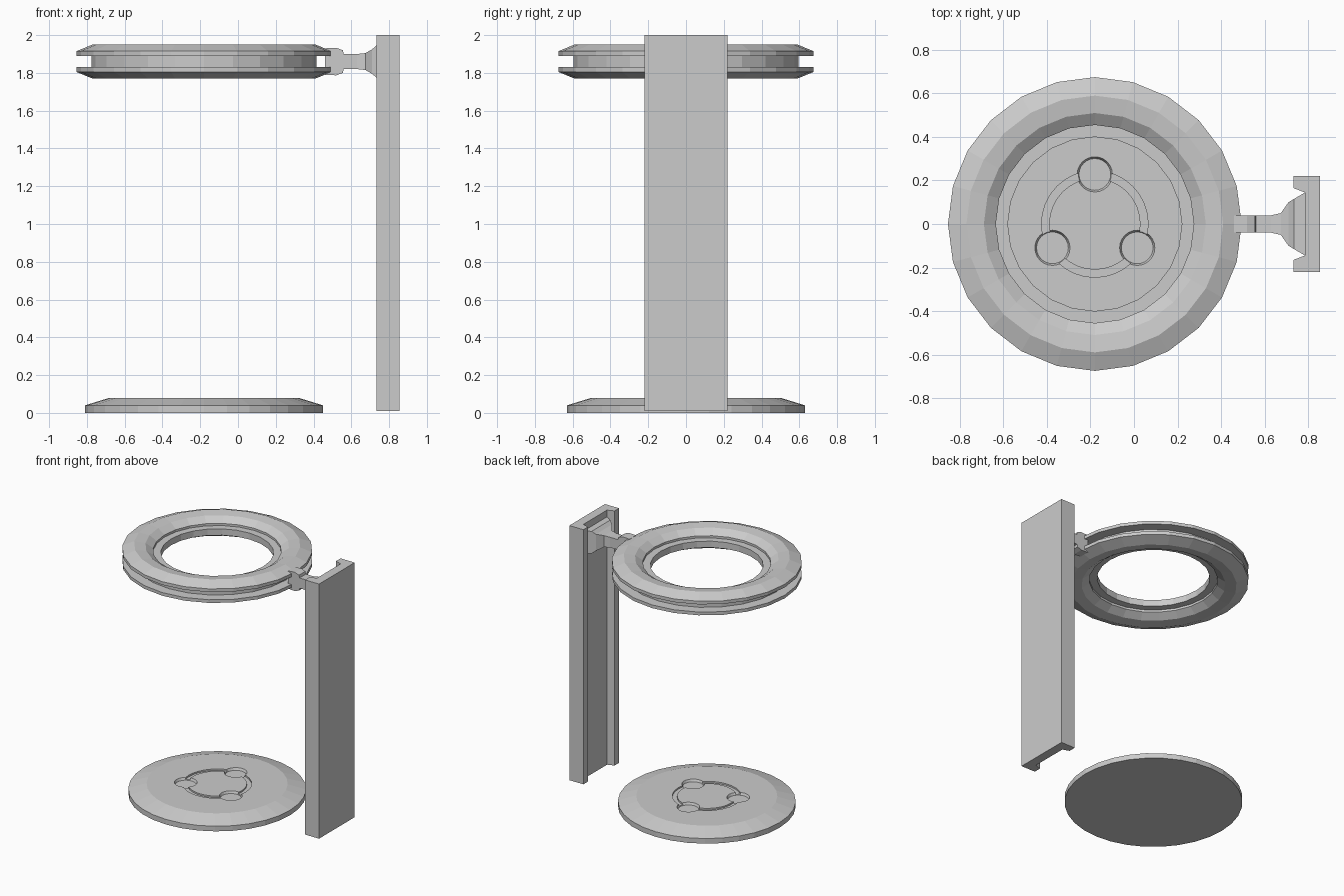
import bpy, bmesh
from math import sin, cos, pi, radians

if "Cube" in bpy.data.objects:
    bpy.data.objects.remove(bpy.data.objects["Cube"])

CX = -0.18  # axis of the ring and base


def finish(name, bm):
    bmesh.ops.recalc_face_normals(bm, faces=bm.faces)
    me = bpy.data.meshes.new(name)
    bm.to_mesh(me)
    bm.free()
    ob = bpy.data.objects.new(name, me)
    bpy.context.collection.objects.link(ob)
    return ob


def loft(name, loops, closed=False):
    """Skin equal-length point loops; cap the ends unless closed."""
    bm = bmesh.new()
    rows = [[bm.verts.new(p) for p in loop] for loop in loops]
    n = len(rows[0])
    pairs = list(zip(rows, rows[1:])) + ([(rows[-1], rows[0])] if closed else [])
    for a, b in pairs:
        for i in range(n):
            j = (i + 1) % n
            bm.faces.new((a[i], a[j], b[j], b[i]))
    if not closed:
        bm.faces.new(rows[0])
        bm.faces.new(rows[-1])
    return finish(name, bm)


def lathe(name, profile, sides, cx=CX, cy=0, closed=False):
    loops = [[(cx + r * cos(2 * pi * i / sides), cy + r * sin(2 * pi * i / sides), z)
              for i in range(sides)] for r, z in profile]
    return loft(name, loops, closed)


def cut(target, cutter):
    mod = target.modifiers.new("cut", 'BOOLEAN')
    mod.operation, mod.solver, mod.object = 'DIFFERENCE', 'EXACT', cutter
    bpy.context.view_layer.objects.active = target
    bpy.ops.object.modifier_apply(modifier=mod.name)
    bpy.data.objects.remove(cutter)


# grooved ring: upper half profile, mirrored about its mid height
MID = 1.86
half = [(0.40, 0.025), (0.455, 0.025), (0.455, 0.042), (0.51, 0.08), (0.59, 0.09),
        (0.675, 0.055), (0.675, 0.03), (0.595, 0.03)]
profile = [(r, MID + z) for r, z in half] + [(r, MID - z) for r, z in reversed(half)]
lathe("ring", profile, 24, closed=True)

# base disc with a circular groove and three round pockets
base = lathe("base", [(0.63, 0), (0.63, 0.04), (0.5, 0.08)], 32)
cut(base, lathe("groove_cutter", [(0.21, 0.068), (0.245, 0.068), (0.245, 0.1), (0.21, 0.1)],
                32, closed=True))
for k in range(3):
    a = radians(90 + 120 * k)
    cut(base, lathe("pocket_cutter", [(0.073, 0.062), (0.081, 0.08), (0.09, 0.1)], 24,
                    CX + 0.225 * cos(a), 0.225 * sin(a) + 0.003))

# channel-section post
side = [(0.785, 0.145), (0.733, 0.165), (0.733, 0.22), (0.855, 0.22)]
section = side + [(x, -y) for x, y in reversed(side)]
loft("post", [[(x, y, z) for x, y in section] for z in (0.01, 2.0)])

# sliding bracket: (x, half width, half height)
stations = [(0.46, 0.04, 0.07), (0.52, 0.04, 0.073), (0.555, 0.04, 0.06), (0.56, 0.04, 0.04),
            (0.63, 0.04, 0.04), (0.675, 0.05, 0.045), (0.71, 0.10, 0.065),
            (0.735, 0.115, 0.087), (0.786, 0.145, 0.087)]
loft("bracket", [[(x, -w, MID - h), (x, w, MID - h), (x, w, MID + h), (x, -w, MID + h)]
                 for x, w, h in stations])
